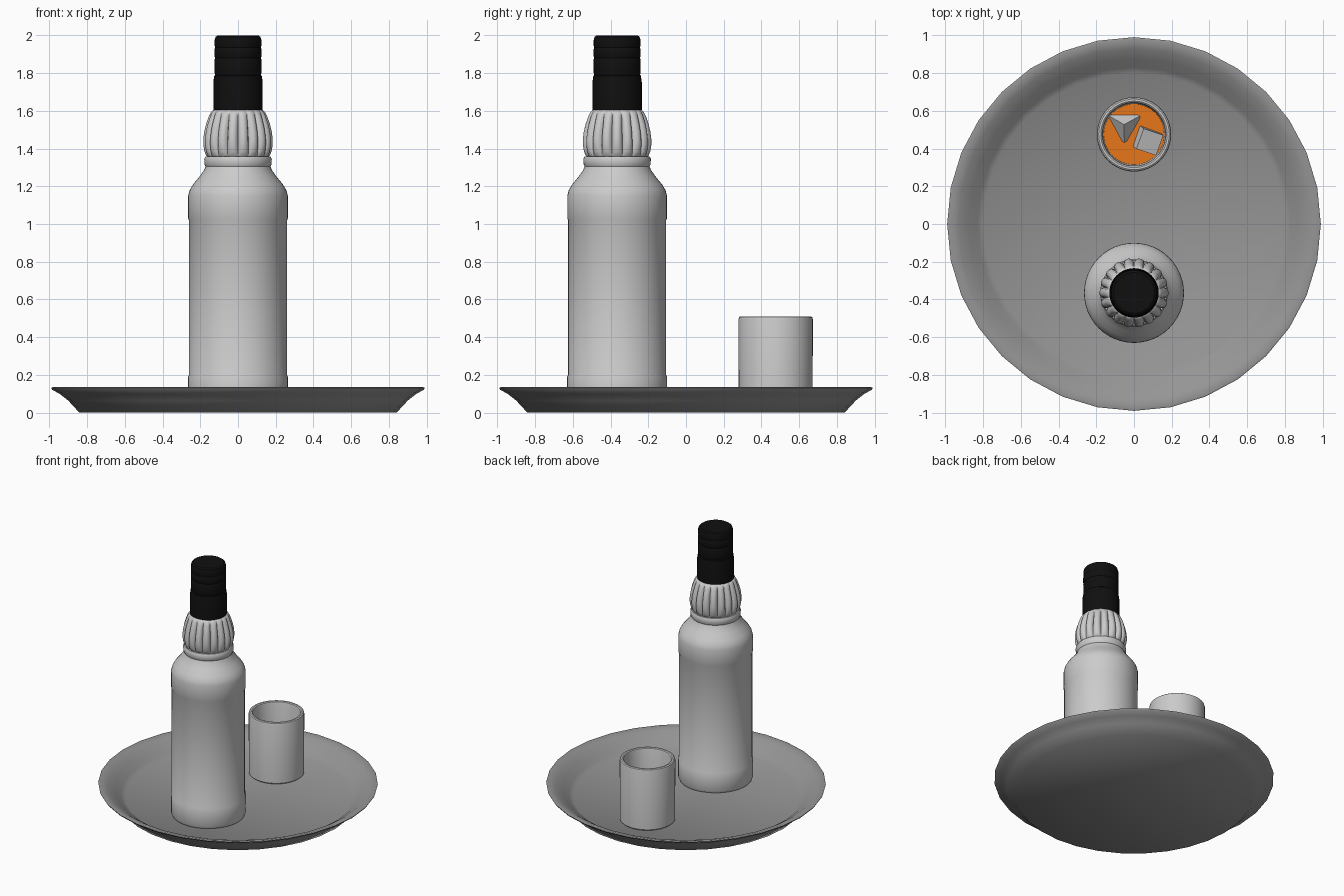
import bpy, bmesh, math
from mathutils import Euler

if "Cube" in bpy.data.objects:
    bpy.data.objects.remove(bpy.data.objects["Cube"])

BOTTLE = (0, -0.365)
GLASS = (0, 0.475)


def material(name, color):
    m = bpy.data.materials.new(name)
    m.diffuse_color = (*color, 1)
    m.use_nodes = True
    m.node_tree.nodes["Principled BSDF"].inputs["Base Color"].default_value = m.diffuse_color
    return m


def finish(name, bm, at=(0, 0, 0), mat=None, angle=35, rot=(0, 0, 0)):
    bmesh.ops.recalc_face_normals(bm, faces=bm.faces)
    me = bpy.data.meshes.new(name)
    bm.to_mesh(me)
    bm.free()
    ob = bpy.data.objects.new(name, me)
    bpy.context.collection.objects.link(ob)
    ob.location = at
    ob.rotation_euler = Euler(rot)
    if mat:
        me.materials.append(mat)
    if angle:
        bpy.ops.object.select_all(action='DESELECT')
        bpy.context.view_layer.objects.active = ob
        ob.select_set(True)
        bpy.ops.object.shade_smooth_by_angle(angle=math.radians(angle))
    return ob


def lathe(name, profile, segs, at, mat=None, angle=35, flute=None):
    """Revolve (r, z) points; the first and last rings are capped."""
    bm = bmesh.new()
    rings = []
    for r, z in profile:
        ring = []
        for i in range(segs):
            a = 2 * math.pi * i / segs
            rr = r - (flute(a, z) if flute else 0)
            ring.append(bm.verts.new((rr * math.cos(a), rr * math.sin(a), z)))
        rings.append(ring)
    for lo, hi in zip(rings, rings[1:]):
        for i in range(segs):
            j = (i + 1) % segs
            bm.faces.new((lo[i], lo[j], hi[j], hi[i]))
    bm.faces.new(rings[0])
    bm.faces.new(rings[-1])
    return finish(name, bm, (*at, 0), mat, angle)


dark = material("dark_grey", (0.3, 0.3, 0.3))
black = material("black", (0.005, 0.005, 0.005))
orange = material("orange", (0.8, 0.18, 0.01))

# Round tray with a flared rim
lathe("tray", [(0.84, 0), (0.90, 0.065), (0.945, 0.10), (0.985, 0.122), (0.99, 0.132),
               (0.98, 0.136), (0.93, 0.12), (0.875, 0.085), (0.83, 0.05), (0.80, 0.03)],
      32, (0, 0), dark, 55)

# Bottle body with a recessed label band, shoulder and neck ring
lathe("bottle_body", [(0.24, 0.03), (0.257, 0.036), (0.265, 0.055), (0.265, 0.19), (0.260, 0.20),
                      (0.260, 1.02), (0.264, 1.03), (0.264, 1.15), (0.256, 1.18), (0.238, 1.21),
                      (0.205, 1.25), (0.18, 1.285), (0.172, 1.305), (0.177, 1.315),
                      (0.179, 1.345), (0.172, 1.358), (0.15, 1.36)], 48, BOTTLE)

# Fluted bulb of the neck
N = 18


def groove(a, z):
    t = max(0, min(1, (z - 1.35) / 0.25))
    return 0.024 * math.sin(math.pi * t) ** 0.5 * (1 - abs(math.cos(a * N / 2)) ** 0.6)


lathe("fluted_neck", [(0.155, 1.35), (0.168, 1.362), (0.178, 1.385), (0.184, 1.42), (0.184, 1.45),
                      (0.179, 1.49), (0.169, 1.53), (0.155, 1.57), (0.145, 1.59), (0.13, 1.605)],
      N * 8, BOTTLE, angle=60, flute=groove)

# Black cap with thin ridges
lathe("bottle_cap", [(0.131, 1.60), (0.131, 1.75), (0.126, 1.785), (0.121, 1.79), (0.124, 1.80),
                     (0.125, 1.87), (0.121, 1.88), (0.125, 1.89), (0.125, 1.925), (0.121, 1.935),
                     (0.124, 1.945), (0.124, 1.975), (0.119, 1.992), (0.108, 2.0)],
      40, BOTTLE, black)

# Hollow tumbler
lathe("glass", [(0.185, 0.03), (0.196, 0.04), (0.197, 0.495), (0.194, 0.506), (0.187, 0.511),
                (0.176, 0.511), (0.169, 0.506), (0.166, 0.495), (0.158, 0.08)], 48, GLASS)

# Drink
lathe("drink", [(0.157, 0.082), (0.161, 0.25)], 48, GLASS, orange)

# Ice cubes
for name, pos, rot in (("ice_cube_1", (0.07, 0.445, 0.25), (0.1, 0.3, -0.32)),
                       ("ice_cube_2", (-0.05, 0.525, 0.225), (0.75, 0.6, 0.5))):
    bm = bmesh.new()
    bmesh.ops.create_cube(bm, size=0.115)
    finish(name, bm, pos, None, None, rot)
